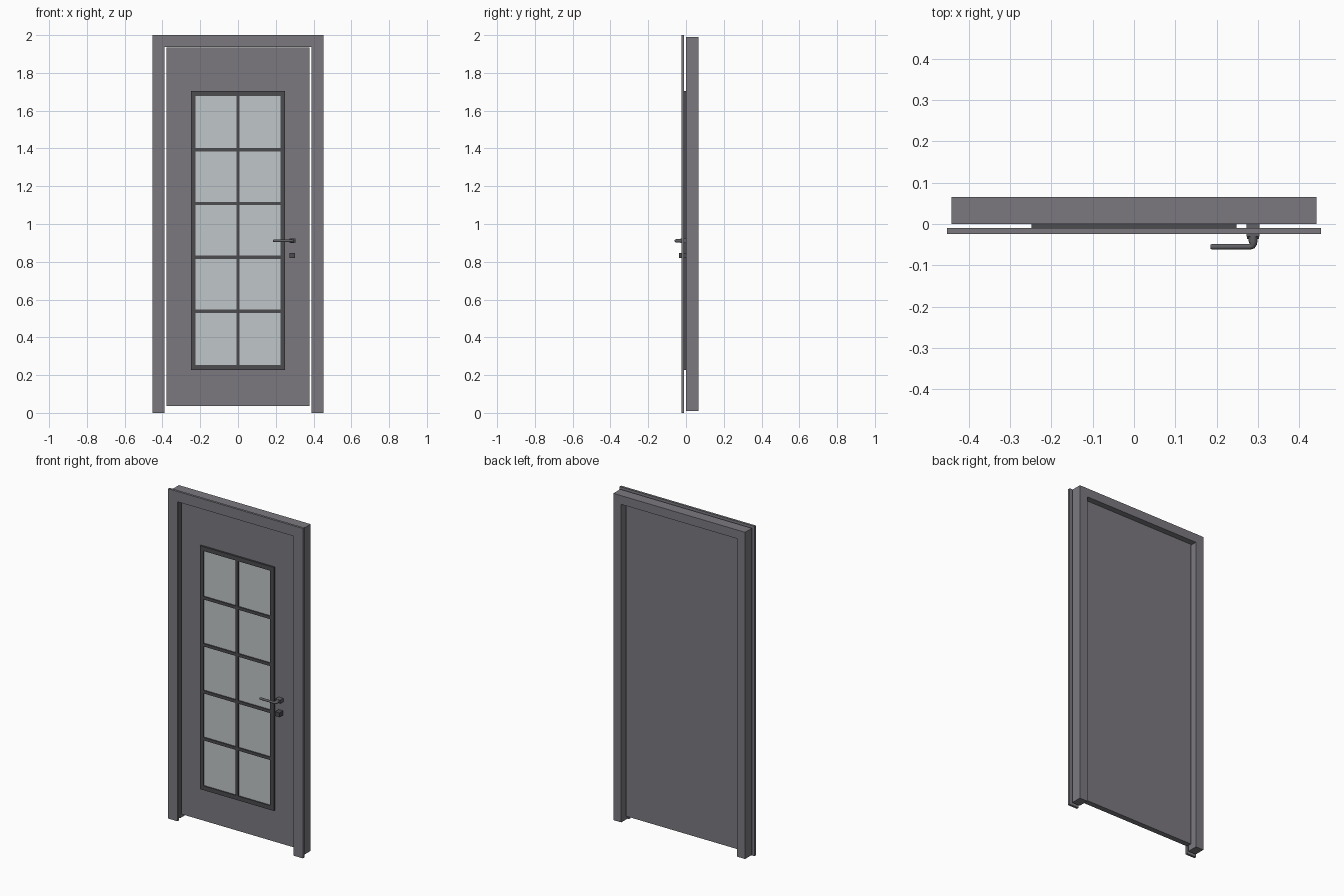
import bpy, bmesh
from math import radians
from mathutils import Vector

cube = bpy.data.objects.get("Cube")
if cube:
    bpy.data.objects.remove(cube, do_unlink=True)


def material(name, rgb):
    m = bpy.data.materials.new(name)
    m.use_nodes = True
    m.diffuse_color = (*rgb, 1)
    bsdf = m.node_tree.nodes["Principled BSDF"]
    bsdf.inputs["Base Color"].default_value = (*rgb, 1)
    bsdf.inputs["Roughness"].default_value = 0.6
    return m


PAINT = material("grey_paint", (0.198, 0.191, 0.212))
DARK = material("dark_grey_trim", (0.072, 0.070, 0.078))
GLASS = material("pale_glass", (0.53, 0.565, 0.577))
METAL = material("handle_metal", (0.12, 0.118, 0.13))


def finish(name, bm, mat):
    bmesh.ops.recalc_face_normals(bm, faces=bm.faces)
    mesh = bpy.data.meshes.new(name)
    bm.to_mesh(mesh)
    bm.free()
    mesh.materials.append(mat)
    ob = bpy.data.objects.new(name, mesh)
    bpy.context.collection.objects.link(ob)
    return ob


def add_box(bm, x, y, z):
    """Box from (min, max) ranges."""
    verts = bmesh.ops.create_cube(bm, size=1)["verts"]
    for v in verts:
        v.co = Vector([(a + b) / 2 + c * (b - a) for c, (a, b) in zip(v.co, (x, y, z))])


def box(name, mat, x, y, z):
    bm = bmesh.new()
    add_box(bm, x, y, z)
    return finish(name, bm, mat)


def portal(name, mat, outer, inner, bottom, top, inner_top, y):
    """Door surround: an upside-down U extruded in depth."""
    half = [(outer, top), (outer, bottom), (inner, bottom), (inner, inner_top)]
    outline = half + [(-px, pz) for px, pz in reversed(half)]
    bm = bmesh.new()
    face = bm.faces.new([bm.verts.new((px, y[0], pz)) for px, pz in outline])
    ext = bmesh.ops.extrude_face_region(bm, geom=[face])["geom"]
    moved = [g for g in ext if isinstance(g, bmesh.types.BMVert)]
    bmesh.ops.translate(bm, verts=moved, vec=(0, y[1] - y[0], 0))
    return finish(name, bm, mat)


# Surround and leaf
portal("front_casing", PAINT, 0.452, 0.389, 0, 2, 1.937, (-0.024, -0.01))
portal("door_jamb", PAINT, 0.442, 0.389, 0.009, 1.99, 1.937, (0, 0.065))
box("door_leaf", PAINT, (-0.379, 0.379), (0, 0.033), (0.037, 1.934))

# Window: glass sheet, border and glazing bars
OX, IX, Z0, Z1, RIM = 0.248, 0.224, 0.254, 1.678, 0.026
FRONT = (-0.011, 0)
box("window_glass", GLASS, (-IX, IX), (-0.004, 0), (Z0, Z1))

bm = bmesh.new()
for s in (-1, 1):
    add_box(bm, sorted((s * IX, s * OX)), FRONT, (Z0 - RIM, Z1 + RIM))
add_box(bm, (-IX, IX), FRONT, (Z0 - RIM, Z0))
add_box(bm, (-IX, IX), FRONT, (Z1, Z1 + RIM))
finish("window_border", bm, DARK)

bm = bmesh.new()
BAR = 0.009
add_box(bm, (-BAR, BAR), FRONT, (Z0, Z1))
for i in range(1, 5):
    z = Z0 + (Z1 - Z0) * i / 5
    for s in (-1, 1):
        add_box(bm, sorted((s * BAR, s * IX)), FRONT, (z - BAR, z + BAR))
finish("glazing_bars", bm, DARK)

# Handle: base plate, then a bent lever swept along a path
HX, HZ = 0.288, 0.911
box("handle_base", METAL, (HX - 0.016, HX + 0.016), (-0.03, 0), (HZ - 0.011, HZ + 0.011))

curve = bpy.data.curves.new("handle_lever", "CURVE")
curve.dimensions = "3D"
curve.bevel_depth = 0.007
curve.bevel_resolution = 3
curve.use_fill_caps = True
path = [(HX, 0, 1.5), (HX, -0.042, 1.5), (HX, -0.048, 1.4), (HX - 0.002, -0.053, 1.15),
        (HX - 0.008, -0.055, 1), (0.19, -0.055, 1), (0.185, -0.055, 0.7)]
spline = curve.splines.new("POLY")
spline.points.add(len(path) - 1)
for p, (x, y, r) in zip(spline.points, path):
    p.co = (x, y, HZ, 1)
    p.radius = r
lever = bpy.data.objects.new("handle_lever", curve)
bpy.context.collection.objects.link(lever)
curve.materials.append(METAL)
bpy.ops.object.select_all(action="DESELECT")
lever.select_set(True)
bpy.context.view_layer.objects.active = lever
bpy.ops.object.convert(target="MESH")
bpy.ops.object.shade_smooth_by_angle(angle=radians(40))

# Lock below the handle
box("lock_plate", DARK, (HX - 0.015, HX + 0.015), (-0.036, 0), (0.82, 0.846))
